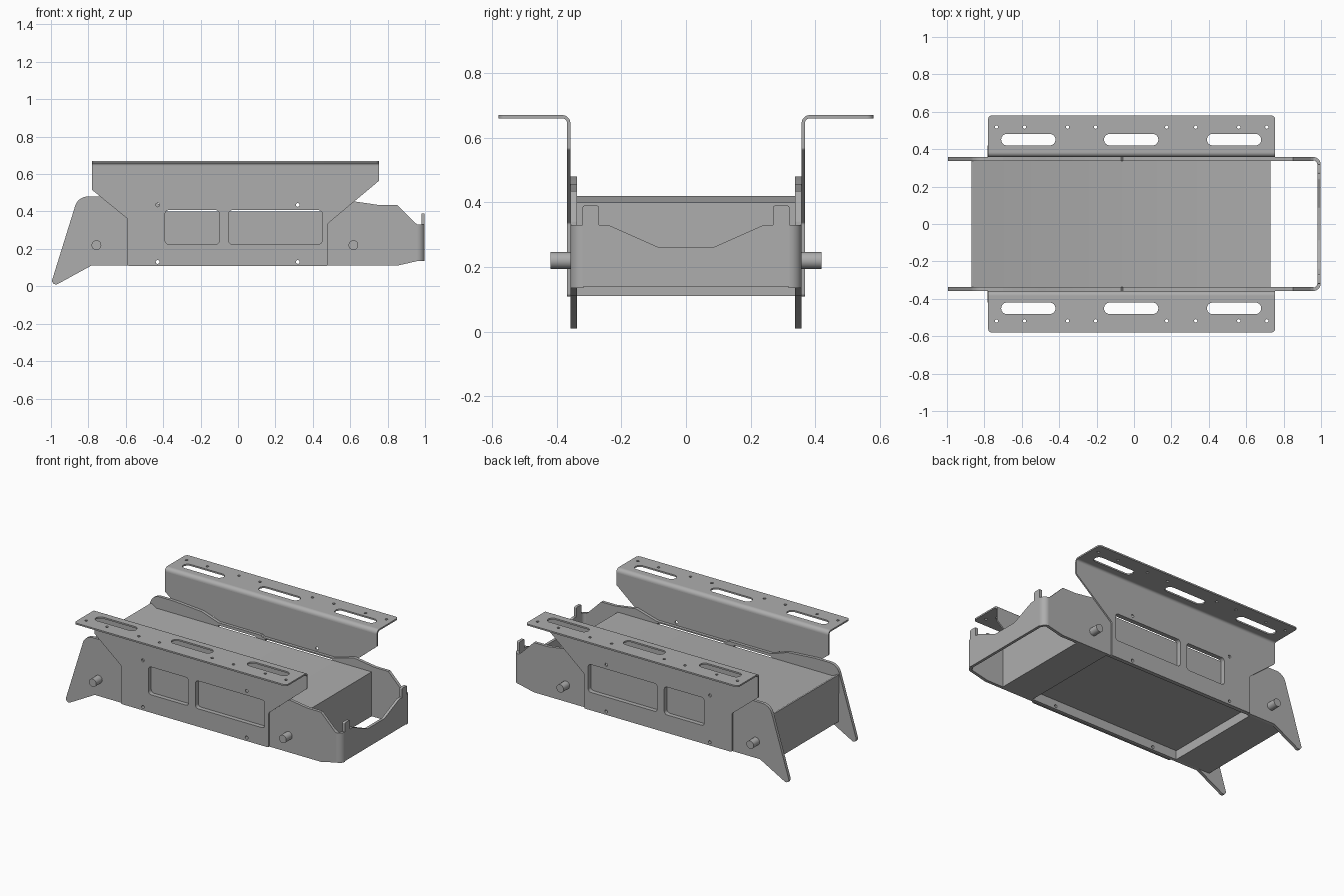
import bpy, bmesh, math
from mathutils import Vector

cube = bpy.data.objects.get("Cube")
if cube:
    bpy.data.objects.remove(cube, do_unlink=True)

steel = bpy.data.materials.new("steel_grey")
steel.use_nodes = True
GREY = (0.42, 0.42, 0.42, 1)
steel.diffuse_color = GREY
steel.node_tree.nodes["Principled BSDF"].inputs["Base Color"].default_value = GREY

# Which world axes the outline (u, v) and thickness (w) follow
PLANES = {
    "xz": lambda u, v, w: Vector((u, w, v)),
    "xy": lambda u, v, w: Vector((u, v, w)),
    "yz": lambda u, v, w: Vector((w, u, v)),
}


def rounded(points, radius=0.0, steps=6):
    """Round polygon corners; a point may carry its own radius."""
    out = []
    n = len(points)
    for i, p in enumerate(points):
        r = p[2] if len(p) > 2 else radius
        c = Vector(p[:2])
        if r == 0:
            out.append(c)
            continue
        a = (Vector(points[i - 1][:2]) - c).normalized()
        b = (Vector(points[(i + 1) % n][:2]) - c).normalized()
        half = a.angle(b) / 2
        d = r / math.tan(half)
        centre = c + (a + b).normalized() * (r / math.sin(half))
        s, e = c + a * d - centre, c + b * d - centre
        for k in range(steps + 1):
            t = s.lerp(e, k / steps).normalized() * r
            out.append(centre + t)
    return out


def circle(x, y, r, n=16):
    return [Vector((x + r * math.cos(math.tau * k / n), y + r * math.sin(math.tau * k / n)))
            for k in range(n)]


def rect(x0, x1, y0, y1, r=0.0):
    return rounded([(x0, y0), (x1, y0), (x1, y1), (x0, y1)], r)


def plate(name, plane, w0, w1, outline, holes=(), mirror=False):
    """Flat plate with holes, spanning w0 to w1 across its thickness."""
    curve = bpy.data.curves.new(name + "_outline", "CURVE")
    curve.dimensions, curve.fill_mode = "2D", "BOTH"
    curve.extrude = (w1 - w0) / 2
    for loop in [outline, *holes]:
        spline = curve.splines.new("POLY")
        spline.points.add(len(loop) - 1)
        for point, p in zip(spline.points, loop):
            point.co = (p[0], p[1], 0, 1)
        spline.use_cyclic_u = True
    temp = bpy.data.objects.new(name + "_temp", curve)
    bpy.context.collection.objects.link(temp)
    bpy.context.view_layer.update()
    mesh = bpy.data.meshes.new_from_object(
        temp.evaluated_get(bpy.context.evaluated_depsgraph_get()))
    bpy.data.objects.remove(temp, do_unlink=True)
    bpy.data.curves.remove(curve)
    bm = bmesh.new()
    bm.from_mesh(mesh)
    for v in bm.verts:
        v.co = PLANES[plane](v.co.x, v.co.y, v.co.z + (w0 + w1) / 2)
    bmesh.ops.remove_doubles(bm, verts=bm.verts, dist=1e-5)
    bmesh.ops.recalc_face_normals(bm, faces=bm.faces)
    bm.to_mesh(mesh)
    bm.free()
    mesh.materials.clear()
    mesh.materials.append(steel)
    obj = bpy.data.objects.new(name, mesh)
    bpy.context.collection.objects.link(obj)
    if mirror:
        mod = obj.modifiers.new("Mirror", "MIRROR")
        mod.use_axis = (False, True, False)
    bpy.ops.object.select_all(action="DESELECT")
    obj.select_set(True)
    bpy.context.view_layer.objects.active = obj
    bpy.ops.object.shade_smooth_by_angle(angle=math.radians(30))
    return obj


def bend(cx, cy, r0, r1, start, n=8):
    """Quarter ring outline for a folded sheet."""
    angles = [start + math.pi / 2 * k / n for k in range(n + 1)]
    ring = [Vector((cx + r1 * math.cos(a), cy + r1 * math.sin(a))) for a in angles]
    return ring + [Vector((cx + r0 * math.cos(a), cy + r0 * math.sin(a))) for a in reversed(angles)]


# Openings shared by the side plates and brackets
windows = [rect(-0.39, -0.10, 0.225, 0.407, 0.02), rect(-0.05, 0.45, 0.225, 0.407, 0.02)]
bolt_holes = [circle(x, z, 0.01) for x in (-0.43, 0.32) for z in (0.13, 0.435)]
low_holes = [bolt_holes[0], bolt_holes[2]]

# Side plates with swept tail fins
side = rounded([(-0.785, 0.11), (-1.008, -0.012, 0.02), (-0.855, 0.48, 0.07), (-0.7, 0.48, 0.03),
                (-0.5, 0.465), (-0.38, 0.425), (-0.07, 0.425), (-0.06, 0.415), (0.45, 0.415),
                (0.6, 0.457, 0.02), (0.75, 0.435), (0.85, 0.435), (0.945, 0.34, 0.02),
                (0.96, 0.33), (0.96, 0.135), (0.85, 0.11, 0.03)])
plate("side_plates", "xz", 0.338, 0.358, side, windows + low_holes, mirror=True)

# Folded front end joining both side plates
plate("end_corners", "xy", 0.135, 0.33, bend(0.958, 0.318, 0.022, 0.04, 0), mirror=True)
half_top = [(0.32, 0.33), (0.32, 0.39, 0.006), (0.27, 0.39, 0.006), (0.27, 0.33),
            (0.24, 0.33, 0.02), (0.087, 0.262, 0.01)]
end = [(-0.32, 0.14), (0.32, 0.14)] + half_top
end += [(-p[0], *p[1:]) for p in reversed(half_top)]
plate("end_plate", "yz", 0.98, 0.998, rounded(end))

# Hanging brackets: web, fold and slotted flange
web = rounded([(-0.59, 0.108, 0.01), (0.48, 0.108, 0.01), (0.48, 0.335, 0.01), (0.755, 0.565, 0.01),
               (0.755, 0.645), (-0.78, 0.645), (-0.78, 0.515, 0.01), (-0.59, 0.36, 0.01)])
plate("bracket_webs", "xz", 0.358, 0.368, web, windows + bolt_holes, mirror=True)
plate("bracket_folds", "yz", -0.78, 0.755, bend(0.383, 0.645, 0.015, 0.025, math.pi / 2), mirror=True)
# The fold turns outwards from the web to the flange
flange = rounded([(-0.78, 0.383), (0.755, 0.383), (0.755, 0.58, 0.02), (-0.78, 0.58, 0.02)])
slots = [rect(x - 0.145, x + 0.145, 0.42, 0.482, 0.0305) for x in (-0.565, -0.015, 0.535)]
screw_holes = [circle(x, 0.518, 0.009, 12)
               for x in (-0.735, -0.585, -0.355, -0.205, 0.175, 0.33, 0.56, 0.71)]
plate("bracket_flanges", "xy", 0.66, 0.67, flange, slots + screw_holes, mirror=True)

# Pivot pegs
for label, x in (("rear", -0.757), ("front", 0.617)):
    plate(label + "_pegs", "xz", 0.35, 0.42, circle(x, 0.22, 0.026, 24), mirror=True)

# Tray body with a recessed underside and a raised rear lip
body = rounded([(-0.865, 0.11), (-0.61, 0.11), (-0.61, 0.17), (0.5, 0.17), (0.5, 0.11),
                (0.73, 0.11), (0.73, 0.40), (-0.825, 0.40), (-0.86, 0.42), (-0.87, 0.42)])
plate("tray_body", "xz", -0.339, 0.339, body)
